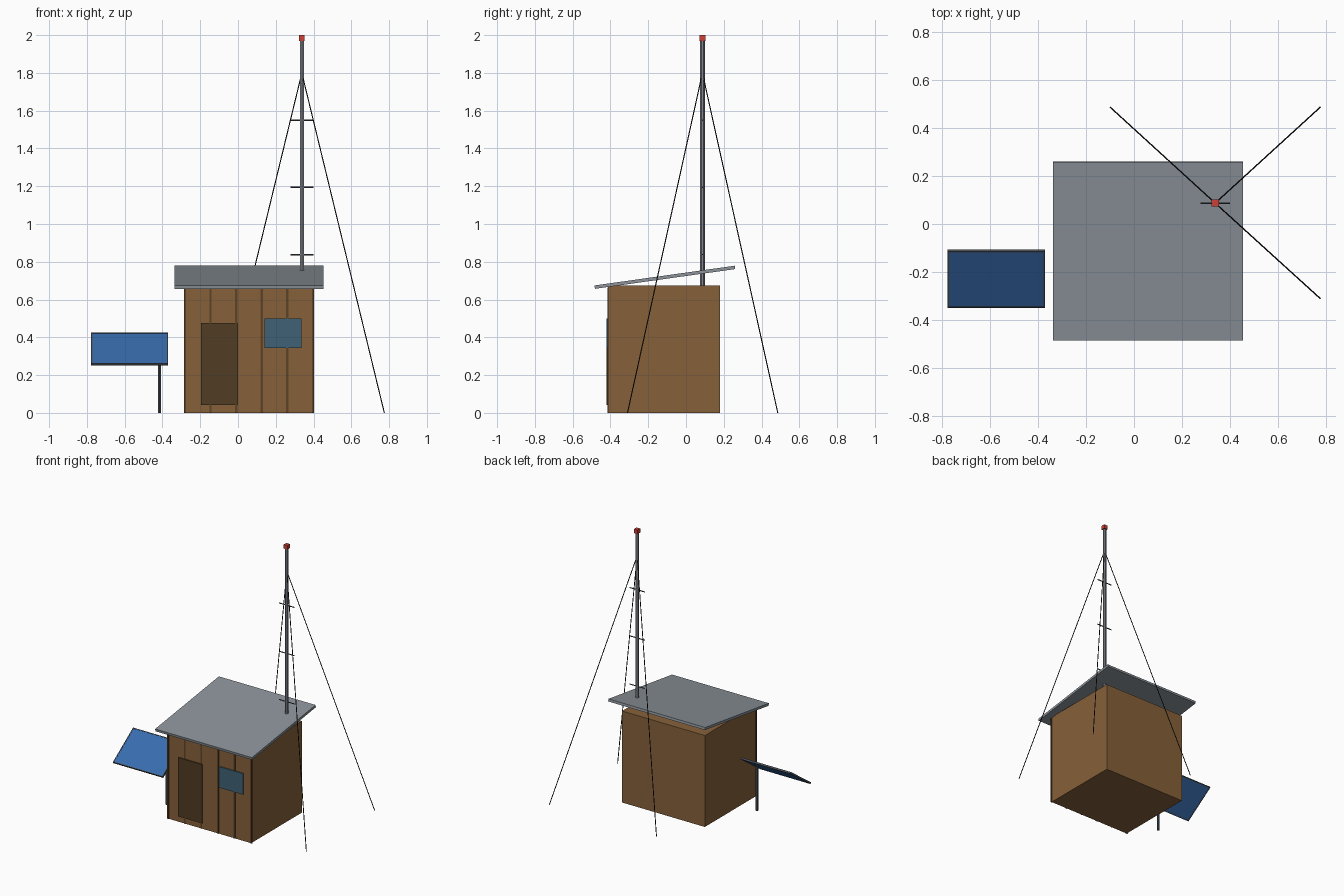
import bpy
from math import radians
from mathutils import Vector, Matrix

cube = bpy.data.objects.get("Cube")
if cube:
    bpy.data.objects.remove(cube, do_unlink=True)


def material(name, r, g, b):
    m = bpy.data.materials.new(name)
    m.use_nodes = True
    m.diffuse_color = (r, g, b, 1)
    m.node_tree.nodes["Principled BSDF"].inputs["Base Color"].default_value = (r, g, b, 1)
    return m


wood = material("brown wood", 0.24, 0.12, 0.042)
batten_wood = material("dark brown batten", 0.11, 0.055, 0.02)
door_wood = material("door brown", 0.08, 0.045, 0.017)
glass = material("window blue grey", 0.05, 0.12, 0.18)
sheet = material("roof grey", 0.26, 0.29, 0.32)
steel = material("mast grey", 0.23, 0.25, 0.28)
dark_steel = material("dark steel", 0.07, 0.08, 0.095)
cell = material("panel blue", 0.04, 0.15, 0.42)
red = material("beacon red", 0.6, 0.05, 0.035)
black = material("wire black", 0.012, 0.012, 0.014)


def box(name, centre, size, mat, tilt=0.0):
    """Box of the given size, tilted about x."""
    bpy.ops.mesh.primitive_cube_add(size=1, location=centre, rotation=(tilt, 0, 0))
    ob = bpy.context.object
    ob.name = name
    ob.data.transform(Matrix.Diagonal((*size, 1)))
    ob.data.materials.append(mat)
    return ob


def rod(name, start, end, radius, mat, sides=6):
    """Straight rod between two points."""
    a, b = Vector(start), Vector(end)
    bpy.ops.mesh.primitive_cylinder_add(vertices=sides, radius=radius,
                                        depth=(b - a).length, location=(a + b) / 2)
    ob = bpy.context.object
    ob.name = name
    ob.rotation_euler = (b - a).to_track_quat('Z', 'Y').to_euler()
    ob.data.materials.append(mat)
    return ob


# Hut walls
hut_x, front, back, height = 0.058, -0.412, 0.18, 0.675
box("hut_walls", (hut_x, (front + back) / 2, height / 2),
    (0.676, back - front, height), wood)

# Battens across the front
for i in range(6):
    box(f"front_batten_{i + 1}", (hut_x + (i - 2.5) * 0.1355, front, height / 2 - 0.005),
        (0.012, 0.008, height - 0.01), batten_wood)

# Door and window
box("door", (-0.098, front - 0.001, 0.26), (0.196, 0.014, 0.434), door_wood)
box("window", (0.238, front - 0.001, 0.422), (0.194, 0.014, 0.155), glass)

# Sloping roof sheet
box("roof", (0.058, -0.112, 0.718), (0.79, 0.75, 0.018), sheet, radians(8))

# Mast with rungs and beacon
mx, my = 0.338, 0.087
rod("mast", (mx, my, height), (mx, my, 1.975), 0.0125, steel)
for i in range(3):
    z = 0.838 + i * 0.356
    rod(f"mast_rung_{i + 1}", (mx - 0.061, my, z), (mx + 0.061, my, z), 0.004, dark_steel)
box("beacon", (mx, my, 1.985), (0.03, 0.03, 0.03), red)

# Guy wires
feet = {"back_left": (0.775, 0.486), "front_left": (0.775, -0.31), "back_right": (-0.099, 0.486)}
for side, (x, y) in feet.items():
    rod(f"guy_wire_{side}", (mx, my, 1.8), (x, y, 0), 0.003, black, 5)

# Solar panel with its edge frame
centre, tilt = Vector((-0.574, -0.228, 0.338)), radians(35)
length, depth = 0.406, 0.288
box("solar_panel", centre, (length - 0.006, depth - 0.006, 0.01), cell, tilt)
turn = Matrix.Rotation(tilt, 3, 'X')
for name, s in (("low", -1), ("high", 1)):
    box(f"panel_frame_{name}", centre + turn @ Vector((0, s * (depth / 2 - 0.003), 0)),
        (length, 0.006, 0.013), dark_steel, tilt)
for name, s in (("right", -1), ("left", 1)):
    box(f"panel_frame_{name}", centre + turn @ Vector((s * (length / 2 - 0.003), 0, 0)),
        (0.006, depth, 0.013), dark_steel, tilt)

# Panel post
rod("panel_post", (-0.415, -0.235, 0), (-0.415, -0.235, 0.332), 0.009, dark_steel)
